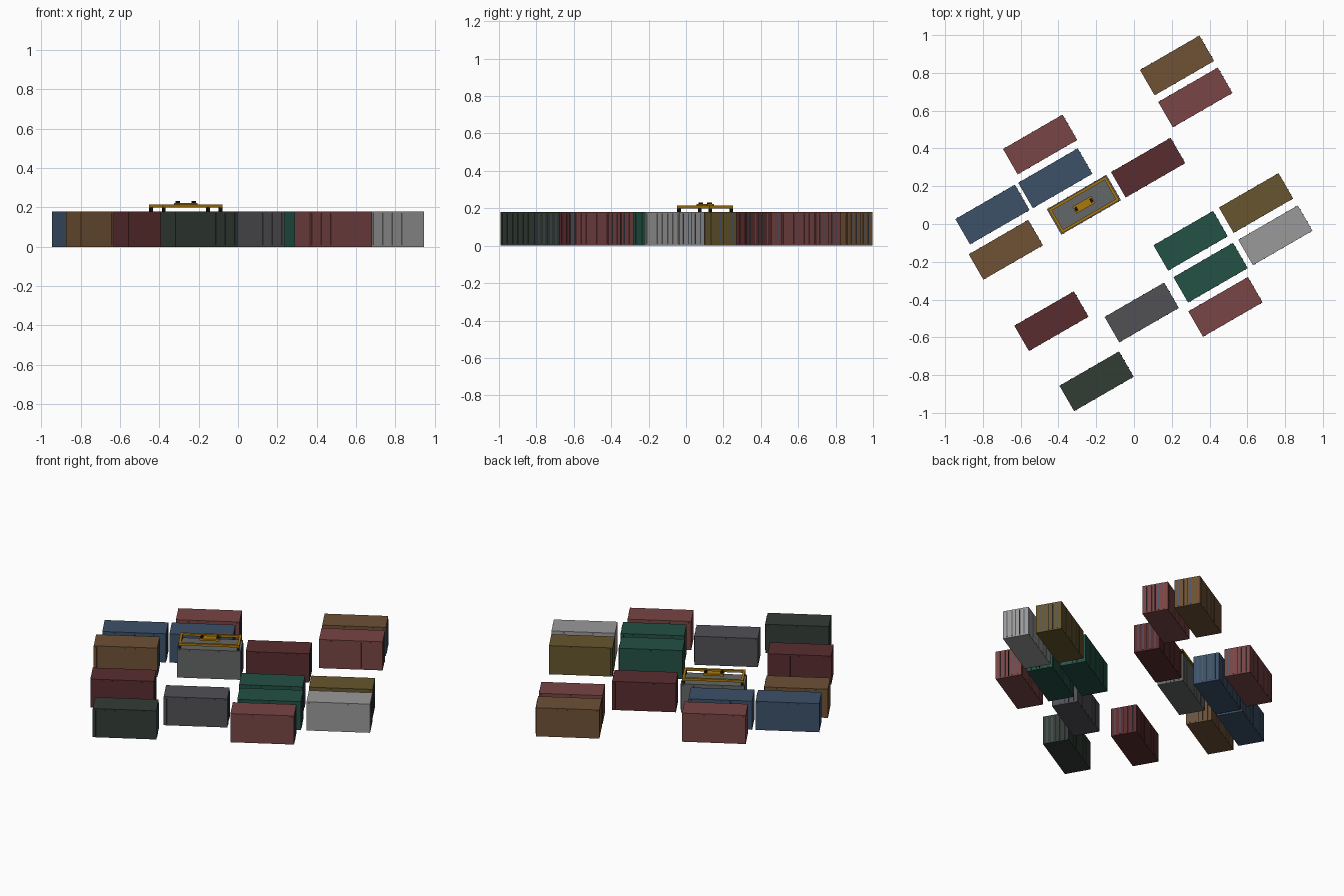
import bpy, bmesh, math
from mathutils import Matrix

if "Cube" in bpy.data.objects:
    bpy.data.objects.remove(bpy.data.objects["Cube"])

L, W, H = 0.37, 0.159, 0.18
YARD = Matrix.Rotation(math.radians(30), 4, 'Z')


def material(name, rgb):
    m = bpy.data.materials.new(name)
    m.diffuse_color = [(c / 255) ** 2.2 for c in rgb] + [1]
    m.use_nodes = True
    m.node_tree.nodes["Principled BSDF"].inputs["Base Color"].default_value = m.diffuse_color
    return m


PAINT = {n: material(n, c) for n, c in {
    "brown": (110, 82, 56), "rose": (120, 70, 70), "blue": (62, 82, 104),
    "grey": (82, 82, 86), "slate": (100, 103, 103), "maroon": (90, 48, 50),
    "green": (40, 82, 70), "olive": (102, 86, 50), "silver": (152, 152, 152),
    "dark_green": (54, 62, 56), "yellow": (170, 120, 20),
    "steel": (78, 90, 105), "black": (28, 28, 30)}.items()}


def box(bm, centre, size, mat=0):
    m = Matrix.Translation(centre) @ Matrix.Diagonal((*size, 1))
    verts = bmesh.ops.create_cube(bm, size=1, matrix=m)["verts"]
    for f in {f for v in verts for f in v.link_faces}:
        f.material_index = mat


def finish(bm, name, u, v, mats):
    mesh = bpy.data.meshes.new(name)
    bm.to_mesh(mesh)
    bm.free()
    for m in mats:
        mesh.materials.append(PAINT[m])
    ob = bpy.data.objects.new(name, mesh)
    ob.matrix_world = YARD @ Matrix.Translation((u, v, 0))
    bpy.context.collection.objects.link(ob)


def container(name, u, v, paint):
    bm = bmesh.new()
    # body
    box(bm, (0, 0, H / 2), (L - 0.006, W - 0.004, H))
    # side ribs
    for s in (-1, 1):
        for i in range(7):
            box(bm, ((i - 3) * 0.056, s * (W / 2 - 0.002), H / 2), (0.007, 0.004, H - 0.016))
    # door seam and locking rods at one end
    box(bm, (L / 2 - 0.003, 0, H / 2), (0.002, 0.003, H - 0.012), 2)
    for y in (-0.052, -0.022, 0.022, 0.052):
        box(bm, (L / 2 - 0.002, y, H / 2), (0.004, 0.005, H - 0.016), 1)
    finish(bm, name, u, v, (paint, "steel", "black"))


# rows of parked containers: row offset, then position along row and paint
ROWS = (
    (0.613, ((0.617, "brown"), (-0.220, "rose"))),
    (0.418, ((0.616, "rose"), (-0.240, "blue"), (-0.624, "blue"))),
    (0.221, ((-0.656, "brown"), (-0.179, "slate"), (0.214, "maroon"))),
    (-0.227, ((0.215, "green"), (0.615, "olive"), (-0.636, "maroon"))),
    (-0.426, ((0.222, "green"), (0.618, "silver"), (-0.199, "grey"))),
    (-0.622, ((0.200, "rose"), (-0.588, "dark_green"))))
for r, (v, row) in enumerate(ROWS):
    for c, (u, paint) in enumerate(row):
        container(f"container_{r + 1}_{c + 1}", u, v, paint)

# lifting frame
FL, FW, T = 0.35, 0.145, 0.014
bm = bmesh.new()
for s in (-1, 1):
    box(bm, (0, s * (FW - T) / 2, 0.207), (FL, T, 0.014))
    box(bm, (s * (FL - T) / 2, 0, 0.207), (T, FW - 2 * T, 0.014))
finish(bm, "lifting_frame", -0.179, 0.221, ("yellow",))

# twist lock feet
bm = bmesh.new()
for sx in (-1, 1):
    for sy in (-1, 1):
        box(bm, (sx * (FL / 2 - 0.008), sy * (FW / 2 - 0.008), 0.190), (0.014, 0.014, 0.021))
finish(bm, "twist_lock_feet", -0.179, 0.221, ("black",))

# central head block with two hoist lugs
bm = bmesh.new()
box(bm, (0, 0, 0.217), (0.115, 0.042, 0.013))
for s in (-1, 1):
    box(bm, (s * 0.046, 0, 0.227), (0.014, 0.022, 0.01), 1)
finish(bm, "head_block", -0.179, 0.221, ("yellow", "black"))
